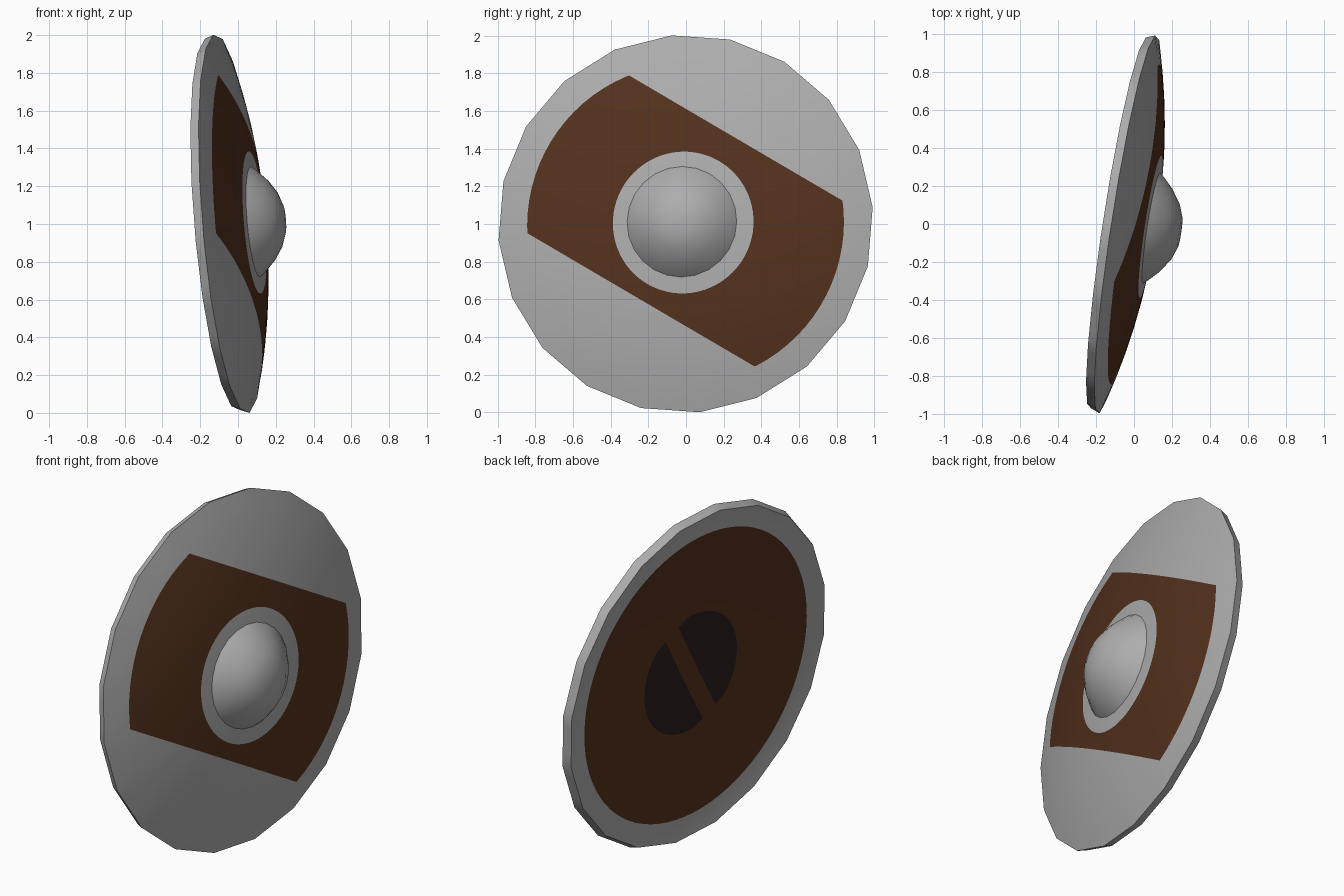
import bpy, bmesh, math
from mathutils import Vector, Matrix

if "Cube" in bpy.data.objects:
    bpy.data.objects.remove(bpy.data.objects["Cube"])

# Tilted shield frame: local z is the shield axis, local x/y lie in the rim plane
N = Vector((1, -0.154, 0.0845)).normalized()
V = (Vector((0, 0, 1)) - N * N.z).normalized()
U = V.cross(N)
FRAME = Matrix((U, V, N)).transposed().to_4x4()
FRAME.translation = Vector((-0.035, -0.002, 1.001))

SEG = 80                      # 4 segments for each of the 20 rim sides
R_FRONT, R_BACK, THICK = 1.008, 0.99, 0.047
TURN = math.radians(5)
STRIP = Vector((0.5, 0.866, 0))     # across the painted band
ALONG = Vector((0.866, -0.5, 0))    # along the painted band
SHIFT = ALONG * 0.007               # the front paint sits slightly off centre


def material(name, rgb):
    m = bpy.data.materials.new(name)
    m.diffuse_color = (*rgb, 1)
    m.use_nodes = True
    m.node_tree.nodes["Principled BSDF"].inputs["Base Color"].default_value = m.diffuse_color
    return m


METAL = material("grey metal", (0.42, 0.42, 0.42))
BROWN = material("brown leather", (0.088, 0.031, 0.0125))
DARK = material("dark hollow", (0.022, 0.0115, 0.0125))


def finish(name, bm, mats, angle):
    bmesh.ops.recalc_face_normals(bm, faces=bm.faces)
    me = bpy.data.meshes.new(name)
    bm.to_mesh(me)
    bm.free()
    for m in mats:
        me.materials.append(m)
    ob = bpy.data.objects.new(name, me)
    ob.matrix_world = FRAME
    bpy.context.collection.objects.link(ob)
    bpy.ops.object.select_all(action='DESELECT')
    ob.select_set(True)
    bpy.context.view_layer.objects.active = ob
    bpy.ops.object.shade_smooth_by_angle(angle=math.radians(angle))
    return ob


def bulge(x, y, height):
    return height * (1 - min(1, math.hypot(x, y)) ** 2.2)


def ring(bm, r, base, height, off):
    """Circle of vertices lying on the domed surface."""
    out = []
    for i in range(SEG):
        a = i * math.tau / SEG + TURN
        x, y = off.x + r * math.cos(a), off.y + r * math.sin(a)
        out.append(bm.verts.new((x, y, base + bulge(x, y, height))))
    return out


def rim_ring(bm, r, z):
    """Straight-sided 20-gon for the rim."""
    out, half = [], math.pi / 20
    for i in range(SEG):
        rr = r * math.cos(half) / math.cos((i % 4) * half / 2 - half)
        a = i * math.tau / SEG + TURN
        out.append(bm.verts.new((rr * math.cos(a), rr * math.sin(a), z)))
    return out


def bridge(bm, a, b, mat=0):
    for i in range(SEG):
        j = (i + 1) % SEG
        bm.faces.new((a[i], a[j], b[j], b[i])).material_index = mat


def disc(bm, radii, rim_r, height, base, off, mat):
    """Round surface, domed by height; returns its outer rim."""
    top = bm.verts.new((off.x, off.y, base + bulge(off.x, off.y, height)))
    prev = None
    for r in radii:
        cur = ring(bm, r, base, height, off)
        if prev:
            bridge(bm, prev, cur, mat)
        else:
            for i in range(SEG):
                bm.faces.new((top, cur[i], cur[(i + 1) % SEG])).material_index = mat
        prev = cur
    rim = rim_ring(bm, rim_r, base)
    bridge(bm, prev, rim, mat)
    return rim


def cut(bm, mat, axis, d):
    faces = [f for f in bm.faces if f.material_index == mat]
    geom = set(faces)
    for f in faces:
        geom.update(f.edges, f.verts)
    bmesh.ops.bisect_plane(bm, geom=list(geom), plane_co=axis * d, plane_no=axis, dist=1e-5)


# Shield body: domed front, slightly hollow back, straight-sided rim
bm = bmesh.new()
front = disc(bm, (0.12, 0.24, 0.378, 0.5, 0.62, 0.74, 0.851, 0.92), R_FRONT, 0.14, 0, SHIFT, 1)
back = disc(bm, (0.12, 0.24, 0.358, 0.5, 0.62, 0.74, 0.86, 0.93), R_BACK, 0.06, -THICK, Vector(), 2)
bridge(bm, front, back, 0)
for d in (0.528, -0.468):
    cut(bm, 1, STRIP, d)
for axis, d in ((ALONG, 0.055), (ALONG, -0.055), (STRIP, 0.335), (STRIP, -0.335)):
    cut(bm, 2, axis, d)

# Paint: band and bare ring on the front, lining and grip hollows on the back
for f in bm.faces:
    c = f.calc_center_median()
    s, a = c.dot(STRIP), c.dot(ALONG)
    if f.material_index == 1:
        r = math.hypot(c.x - SHIFT.x, c.y - SHIFT.y)
        f.material_index = int(0.378 < r < 0.851 and -0.468 < s < 0.528)
    elif f.material_index == 2:
        r = math.hypot(c.x, c.y)
        hollow = r < 0.358 and abs(a) > 0.055 and abs(s) < 0.335
        f.material_index = 0 if r > 0.86 else 2 if hollow else 1
finish("shield_body", bm, (METAL, BROWN, DARK), 30)

# Central boss
bm = bmesh.new()
profile = [(0, 0.287), (0.08, 0.281), (0.15, 0.255), (0.22, 0.207), (0.275, 0.153), (0.298, 0.126)]
pts = [bm.verts.new((r, 0, z)) for r, z in profile]
edges = [bm.edges.new(p) for p in zip(pts, pts[1:])]
bmesh.ops.spin(bm, geom=pts + edges, cent=(0, 0, 0), axis=(0, 0, 1), angle=math.tau, steps=24)
bmesh.ops.remove_doubles(bm, verts=bm.verts, dist=1e-4)
finish("centre_boss", bm, (METAL,), 45)
